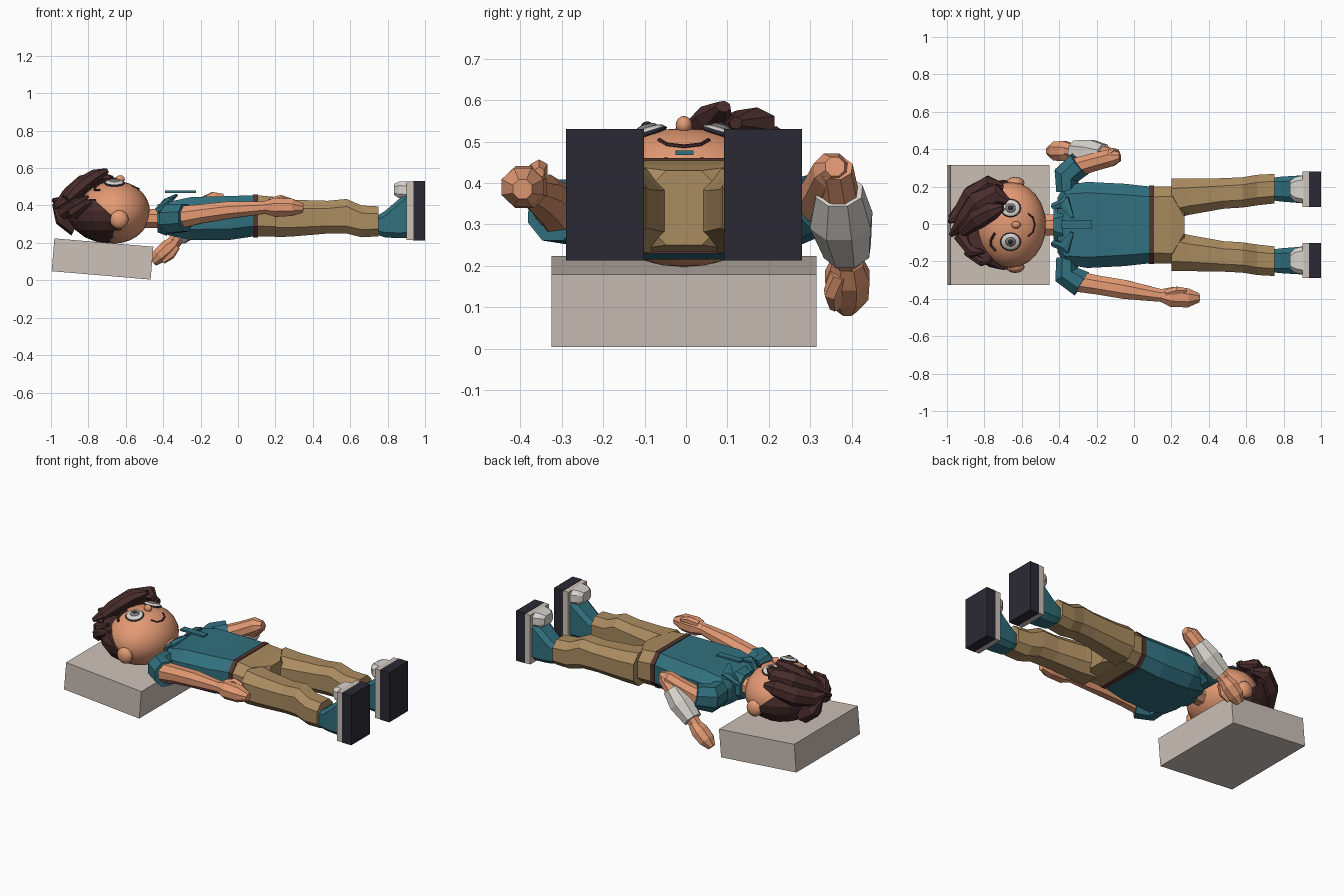
import bpy, bmesh, math
from mathutils import Vector, Matrix

if "Cube" in bpy.data.objects:
    bpy.data.objects.remove(bpy.data.objects["Cube"])

MID = -0.005  # symmetry line of the body in y


def mat(name, hexcol):
    m = bpy.data.materials.new(name)
    c = [int(hexcol[i:i + 2], 16) / 255 for i in (0, 2, 4)]
    m.diffuse_color = [*(((v + .055) / 1.055) ** 2.4 for v in c), 1]
    m.use_nodes = True
    m.node_tree.nodes["Principled BSDF"].inputs["Base Color"].default_value = m.diffuse_color
    return m


TEAL, SKIN, TAN = mat("teal", "31707e"), mat("skin", "e39a74"), mat("tan", "ab8c60")
HAIR, BELT, DARK = mat("hair", "4a2d2d"), mat("belt", "553530"), mat("dark", "2b2934")
WHITE, STONE, GREY = mat("white", "d8d4ce"), mat("stone", "ccc1b8"), mat("grey", "7d7a78")


def finish(name, bm, m, smooth=False):
    bmesh.ops.recalc_face_normals(bm, faces=bm.faces)
    me = bpy.data.meshes.new(name)
    bm.to_mesh(me)
    bm.free()
    for p in me.polygons:
        p.use_smooth = smooth
    me.materials.append(m)
    ob = bpy.data.objects.new(name, me)
    bpy.context.collection.objects.link(ob)
    return ob


def skin_rings(name, rings, m):
    bm = bmesh.new()
    vs = [[bm.verts.new(p) for p in r] for r in rings]
    n = len(vs[0])
    for a, b in zip(vs, vs[1:]):
        for i in range(n):
            bm.faces.new((a[i], a[(i + 1) % n], b[(i + 1) % n], b[i]))
    bm.faces.new(vs[0])
    bm.faces.new(vs[-1])
    return finish(name, bm, m)


def loft(name, secs, m, ch=.3):
    """Chamfered boxes along x: (x, y0, y1, z0, z1)."""
    rings = []
    for x, y0, y1, z0, z1 in secs:
        c = ch * min(y1 - y0, z1 - z0)
        rings.append([(x, *q) for q in (
            (y0 + c, z0), (y1 - c, z0), (y1, z0 + c), (y1, z1 - c),
            (y1 - c, z1), (y0 + c, z1), (y0, z1 - c), (y0, z0 + c))])
    return skin_rings(name, rings, m)


def tube(name, pts, m, n=8):
    """Tapered sweep: (x, y, z, sideways radius, upright radius)."""
    P = [Vector(p[:3]) for p in pts]
    rings = []
    for i, p in enumerate(pts):
        d = (P[min(i + 1, len(P) - 1)] - P[max(i - 1, 0)]).normalized()
        u = d.cross(Vector((0, 0, 1))).normalized()
        w = u.cross(d)
        rings.append([P[i] + u * p[3] * math.cos(t) + w * p[-1] * math.sin(t)
                      for t in (2 * math.pi * (k + .5) / n for k in range(n))])
    return skin_rings(name, rings, m)


def box(name, lo, hi, m, ry=0):
    bm = bmesh.new()
    bmesh.ops.create_cube(bm, size=1)
    lo, hi = Vector(lo), Vector(hi)
    M = Matrix.Translation((lo + hi) / 2) @ Matrix.Rotation(ry, 4, 'Y') @ Matrix.Diagonal((*(hi - lo), 1))
    bm.transform(M)
    return finish(name, bm, m)


def ball(name, c, r, m, rx=0, seg=24, rings=14, smooth=True, cuts=()):
    bm = bmesh.new()
    bmesh.ops.create_uvsphere(bm, u_segments=seg, v_segments=rings, radius=1)
    bm.transform(Matrix.Translation(c) @ Matrix.Rotation(rx, 4, 'X') @ Matrix.Diagonal((*r, 1)))
    for co, no in cuts:
        res = bmesh.ops.bisect_plane(bm, geom=bm.verts[:] + bm.edges[:] + bm.faces[:],
                                     plane_co=co, plane_no=no, clear_outer=True)
        bmesh.ops.holes_fill(bm, edges=[e for e in bm.edges if e.is_boundary])
    return finish(name, bm, m, smooth)


# Pillow block
box("pillow", (-.99, -.325, .026), (-.459, .315, .202), STONE, .084)

# Head, ears, nose, neck
HC, HR = Vector((-.66, MID, .365)), Vector((.19, .23, .168))
ball("head", HC, HR, SKIN)
ball("nose", (-.63, MID, .54), (.025, .02, .022), SKIN, seg=12, rings=8)
tube("neck", [(-.53, MID, .33, .06, .055), (-.38, MID, .33, .06, .055)], SKIN)


def face(x, y, lift=.004):
    dx, dy = (x - HC.x) / HR.x, (y - HC.y) / HR.y
    return HC.z + HR.z * math.sqrt(max(0, 1 - dx * dx - dy * dy)) + lift


for s, side in ((1, "left"), (-1, "right")):
    Y = lambda v: MID + s * v
    ball(side + "_ear", (-.635, Y(.225), .325), (.05, .032, .05), SKIN, seg=12, rings=8)
    # Eyes: rim, white, iris, pupil
    for part, r, up, m in (("rim", .056, .000, DARK), ("eye", .051, .004, WHITE),
                           ("iris", .029, .012, GREY), ("pupil", .016, .017, DARK)):
        ball(f"{side}_{part}", (-.66, Y(.09), face(-.66, Y(.09), up)), (r, r * .92, .012),
             m, -s * .3, 16, 8)
    # Brow strokes
    tube(side + "_brow", [(x, Y(y), face(x, Y(y)), .008, .006) for x, y in
                          ((-.745, .045), (-.765, .08), (-.765, .11), (-.74, .14))], HAIR, 6)

# Smile
tube("mouth", [(x, MID + y, face(x, MID + y, .001), .005, .005) for x, y in
               ((-.565, -.06), (-.54, -.04), (-.53, 0), (-.54, .04), (-.565, .06))], HAIR, 6)

# Hair: cap at the back of the head, swept quiff and side tufts
ball("hair_cap", (-.69, MID, .37), (.222, .243, .172), HAIR, seg=16, rings=10, smooth=False,
     cuts=(((-.53, 0, .215), (.67, 0, .74)), ((0, 0, .43), (0, 0, 1))))
for i, lock in enumerate((
    ((-.675, .12, .545, .02, .015), (-.73, .16, .545, .06, .04), (-.82, .11, .51, .08, .055),
     (-.90, .02, .45, .055, .05), (-.98, -.06, .39, .012, .012)),
    ((-.70, .20, .48, .02, .02), (-.77, .21, .49, .055, .05), (-.86, .15, .44, .065, .06),
     (-.93, .05, .40, .05, .05), (-.99, .01, .43, .01, .01)),
    ((-.70, .09, .585, .02, .015), (-.76, .07, .56, .05, .035), (-.84, .03, .51, .06, .04),
     (-.92, -.04, .43, .03, .03)),
    ((-.93, -.06, .36, .04, .04), (-.86, -.15, .41, .035, .03), (-.80, -.15, .45, .006, .006)),
    ((-.88, -.14, .36, .04, .04), (-.81, -.20, .41, .03, .025), (-.76, -.20, .43, .006, .006)),
    ((-.86, .05, .30, .07, .07), (-.94, .05, .34, .05, .05), (-.985, .04, .41, .01, .01)),
)):
    tube(f"hair_lock_{i + 1}", lock, HAIR, 7)

# Shirt, collar, placket
loft("shirt", [(-.41, -.15, .14, .26, .39), (-.37, -.215, .205, .24, .42), (-.25, -.235, .225, .215, .445),
               (-.05, -.225, .215, .215, .45), (.085, -.21, .20, .235, .455)], TEAL, .25)
for s, side in ((1, "left"), (-1, "right")):
    tube(side + "_collar", [(-.43, MID + s * .10, .37, .02, .02), (-.37, MID + s * .12, .43, .04, .015),
                            (-.33, MID + s * .04, .455, .01, .008)], TEAL, 6)
tube("collar_band", [(-.43, MID, .33, .085, .08), (-.38, MID, .33, .12, .10)], TEAL)
box("placket", (-.39, -.025, .468), (-.225, .018, .479), TEAL)

# Belt and hips
loft("belt", [(.08, -.215, .205, .23, .46), (.108, -.215, .205, .23, .46)], BELT, .25)
loft("hips", [(.10, -.21, .20, .235, .455), (.205, -.21, .20, .235, .445), (.27, -.09, .08, .25, .43)], TAN, .25)

# Legs, boots, toe caps and soles
for s, side in ((1, "left"), (-1, "right")):
    def span(a, b):
        return tuple(sorted((MID + s * a, MID + s * b)))

    loft(side + "_leg", [(x, *span(a, b), z0, z1) for x, a, b, z0, z1 in (
        (.20, .03, .247, .23, .44), (.30, .055, .247, .235, .43), (.48, .087, .25, .25, .425),
        (.58, .093, .255, .25, .435), (.66, .105, .268, .23, .40), (.752, .115, .273, .235, .395))], TAN, .25)
    loft(side + "_boot", [(x, *span(a, b), z0, z1) for x, a, b, z0, z1 in (
        (.72, .135, .25, .25, .33), (.785, .125, .258, .23, .37), (.85, .12, .262, .225, .425),
        (.905, .115, .265, .225, .475))], TEAL, .2)
    loft(side + "_toe_cap", [(x, *span(a, b), z0, z1) for x, a, b, z0, z1 in (
        (.835, .15, .235, .455, .515), (.86, .125, .255, .44, .528), (.905, .115, .265, .435, .528))], WHITE, .25)
    y0, y1 = span(.097, .285)
    box(side + "_midsole", (.90, y0, .215), (.937, y1, .528), STONE)
    box(side + "_sole", (.935, y0, .213), (1, y1, .53), DARK)

# Straight arm
tube("right_sleeve", [(-.36, -.18, .33, .06, .08), (-.36, -.27, .33, .075, .085),
                      (-.28, -.32, .335, .078, .08)], TEAL)
tube("right_arm", [(-.32, -.305, .335, .06, .065), (-.20, -.325, .355, .055, .055),
                   (-.05, -.35, .375, .055, .05), (.16, -.385, .39, .035, .035)], SKIN)
tube("right_hand", [(.14, -.38, .39, .035, .035), (.20, -.39, .39, .058, .055),
                    (.29, -.395, .39, .055, .05), (.35, -.395, .385, .025, .025)], SKIN)
tube("right_thumb", [(.17, -.37, .42, .02, .02), (.23, -.355, .435, .024, .022),
                     (.28, -.355, .425, .014, .014)], SKIN, 6)

# Bent arm with bandage
tube("left_sleeve", [(-.36, .17, .33, .06, .08), (-.36, .26, .33, .075, .085),
                     (-.29, .32, .35, .075, .075)], TEAL)
tube("left_upper_arm", [(-.32, .30, .335, .055, .055), (-.20, .335, .39, .052, .05),
                        (-.12, .355, .43, .05, .048), (-.075, .36, .44, .025, .025)], SKIN)
tube("left_forearm", [(-.10, .36, .435, .045, .04), (-.22, .38, .32, .05, .05),
                      (-.37, .39, .18, .035, .035)], SKIN)
tube("bandage", [(-.16, .37, .38, .06, .055), (-.23, .375, .31, .08, .07), (-.32, .39, .235, .06, .055)], WHITE)
tube("left_hand", [(-.33, .39, .21, .04, .035), (-.37, .39, .175, .058, .05), (-.42, .39, .13, .055, .045),
                   (-.455, .39, .095, .025, .025)], SKIN)
tube("left_thumb", [(-.33, .37, .18, .022, .022), (-.36, .355, .135, .024, .024),
                    (-.40, .36, .10, .014, .014)], SKIN, 6)
